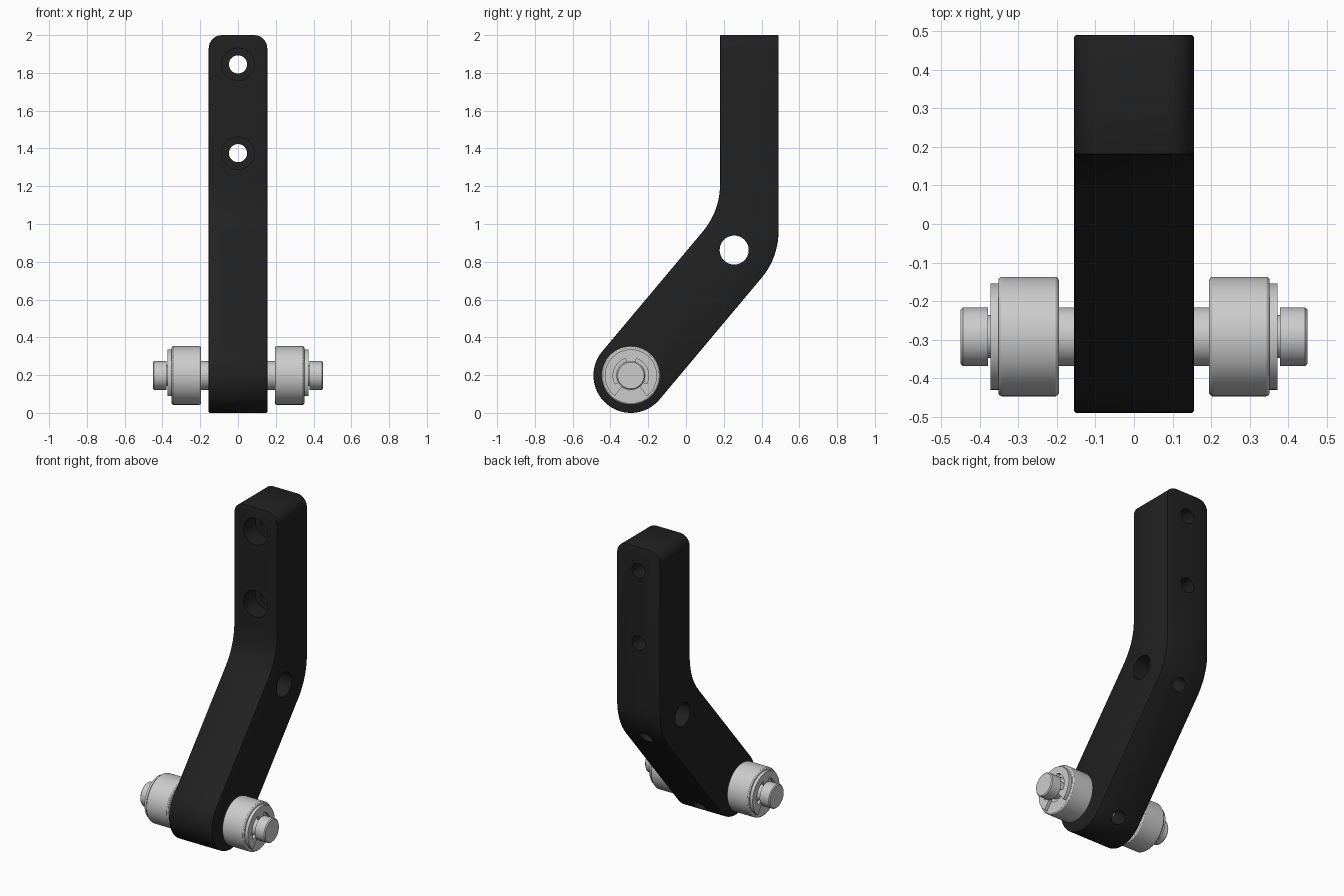
import bpy, bmesh
from math import sin, cos, tan, pi, radians
from mathutils import Vector

if "Cube" in bpy.data.objects:
    bpy.data.objects.remove(bpy.data.objects["Cube"])

HALF = 0.155                      # half width of the arm
AY, AZ, AR = -0.292, 0.198, 0.198  # axle centre and rounded end radius
SLOPE = radians(50)
D = Vector((0, cos(SLOPE), sin(SLOPE)))   # direction along the slanted leg
N = Vector((0, sin(SLOPE), -cos(SLOPE)))  # outward normal of its rear face
AXLE = Vector((0, AY, AZ))


def make_object(name, bm, material=None):
    bmesh.ops.recalc_face_normals(bm, faces=bm.faces)
    me = bpy.data.meshes.new(name)
    bm.to_mesh(me)
    bm.free()
    ob = bpy.data.objects.new(name, me)
    bpy.context.collection.objects.link(ob)
    if material:
        me.materials.append(material)
    return ob


def activate(ob):
    bpy.ops.object.select_all(action='DESELECT')
    ob.select_set(True)
    bpy.context.view_layer.objects.active = ob


def smooth(ob):
    activate(ob)
    bpy.ops.object.shade_smooth_by_angle(angle=radians(30))


def prism(points, x0, x1):
    """Extrude a closed (y, z) outline along x."""
    bm = bmesh.new()
    face = bm.faces.new([bm.verts.new((x0, y, z)) for y, z in points])
    ext = bmesh.ops.extrude_face_region(bm, geom=[face])
    verts = [v for v in ext['geom'] if isinstance(v, bmesh.types.BMVert)]
    bmesh.ops.translate(bm, verts=verts, vec=(x1 - x0, 0, 0))
    return bm


def lathe(name, profile, seg=48):
    """Turn a closed (x, radius) profile about the axle line."""
    bm = bmesh.new()
    rings = [[bm.verts.new((x, AY + r * cos(2 * pi * i / seg), AZ + r * sin(2 * pi * i / seg)))
              for x, r in profile] for i in range(seg)]
    n = len(profile)
    for i in range(seg):
        a, b = rings[i], rings[(i + 1) % seg]
        for j in range(n):
            k = (j + 1) % n
            if profile[j][1] or profile[k][1]:
                bm.faces.new((a[j], a[k], b[k], b[j]))
    bmesh.ops.remove_doubles(bm, verts=bm.verts, dist=1e-6)
    ob = make_object(name, bm)
    smooth(ob)
    return ob


def drill(ob, start, direction, length, radius):
    """Cut a round hole from start along direction."""
    bm = bmesh.new()
    bmesh.ops.create_cone(bm, cap_ends=True, segments=32, radius1=radius, radius2=radius, depth=length)
    d = Vector(direction).normalized()
    bmesh.ops.rotate(bm, verts=bm.verts, cent=(0, 0, 0), matrix=d.to_track_quat('Z', 'Y').to_matrix())
    bmesh.ops.translate(bm, verts=bm.verts, vec=Vector(start) + d * length / 2)
    cutter = make_object("hole_cutter", bm)
    cutter.hide_render = True
    mod = ob.modifiers.new("hole", 'BOOLEAN')
    mod.operation, mod.solver, mod.object = 'DIFFERENCE', 'EXACT', cutter
    activate(ob)
    bpy.ops.object.modifier_apply(modifier=mod.name)
    bpy.data.objects.remove(cutter)


def arc(cy, cz, r, a0, a1, n):
    return [(cy + r * cos(radians(a0 + (a1 - a0) * i / n)),
             cz + r * sin(radians(a0 + (a1 - a0) * i / n))) for i in range(n + 1)]


# Bent arm: side outline with round foot and filleted bend
black = bpy.data.materials.new("black")
black.diffuse_color = (0.015, 0.015, 0.015, 1)
black.use_nodes = True
black.node_tree.nodes["Principled BSDF"].inputs["Base Color"].default_value = black.diffuse_color
Y0, Y1, R = 0.18, 0.49, 0.385
t = R * tan(radians(20))
rear = AXLE + N * AR
front = AXLE - N * AR
z_rear = rear.z + (Y1 - rear.y) * tan(SLOPE) + t
z_front = front.z + (Y0 - front.y) * tan(SLOPE) + t
outline = [(Y0, 2.0)]
outline += arc(Y0 - R, z_front, R, 0, -40, 10)
outline += arc(AY, AZ, AR, 140, 320, 32)
outline += arc(Y1 - R, z_rear, R, -40, 0, 10)
outline += [(Y1, 2.0)]
bm = prism(outline, -HALF, HALF)
top_edges = [e for e in bm.edges if all(v.co.z > 1.99 for v in e.verts)
             and abs(e.verts[0].co.x - e.verts[1].co.x) < 1e-4]
bmesh.ops.bevel(bm, geom=top_edges, offset=0.07, segments=8, profile=0.5, affect='EDGES')
arm = make_object("bent_arm", bm, black)
bev = arm.modifiers.new("edge", 'BEVEL')
bev.width, bev.segments, bev.limit_method, bev.angle_limit = 0.005, 2, 'ANGLE', radians(40)
bev.use_clamp_overlap = False
activate(arm)
bpy.ops.object.modifier_apply(modifier=bev.name)

# Counterbored mounting holes
for z in (1.845, 1.375):
    drill(arm, (0, 0, z), (0, 1, 0), 0.8, 0.048)
    drill(arm, (0, 0, z), (0, 1, 0), Y0 + 0.12, 0.086)
# Cross holes, each with a set-screw hole from the rear slanted face
CROSS = Vector((0, 0.255, 0.862))
for centre, radius in ((CROSS, 0.077), (AXLE, 0.077)):
    drill(arm, centre - Vector((0.3, 0, 0)), (1, 0, 0), 0.6, radius)
    drill(arm, centre, N, 0.4, 0.045)
smooth(arm)

# Axle with a groove near each end
half = [(0.34, 0.076), (0.34, 0.056), (0.379, 0.056), (0.379, 0.076),
        (0.444, 0.076), (0.45, 0.070), (0.45, 0)]
lathe("axle", [(-x, r) for x, r in reversed(half)] + half)

# Retaining clip outline: open at the bottom, three inner prongs
angles = list(range(38, 323, 4))
outer, inner = [], []
for a in angles:
    prong = a < 60 or a > 300 or abs(a - 180) < 16
    r_in = 0.056 if prong else 0.094
    s, c = sin(radians(a)), -cos(radians(a))
    outer.append((AY + 0.138 * s, AZ + 0.138 * c))
    inner.append((AY + r_in * s, AZ + r_in * c))
clip_outline = outer + inner[::-1]

# Rollers and clips on both sides
for side, s in (("right", 1), ("left", -1)):
    lathe(side + "_roller", [(s * x, r) for x, r in (
        (0.195, 0.0765), (0.195, 0.147), (0.198, 0.152), (0.203, 0.155),
        (0.344, 0.155), (0.349, 0.152), (0.352, 0.147), (0.352, 0.0765))], 64)
    clip = make_object(side + "_retaining_clip", prism(clip_outline, s * 0.352, s * 0.372))
    smooth(clip)
